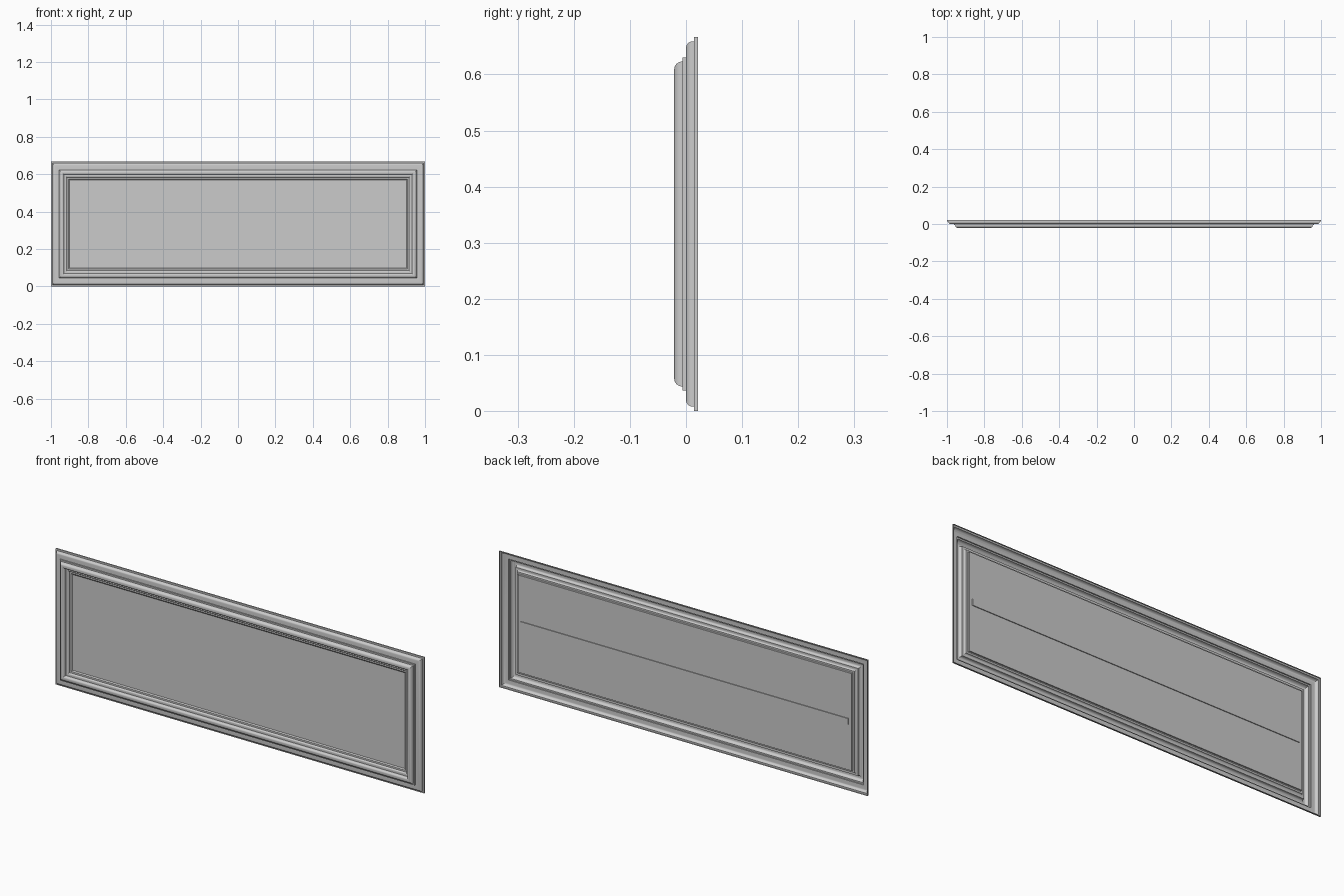
import bpy, bmesh, math

if "Cube" in bpy.data.objects:
    bpy.data.objects.remove(bpy.data.objects["Cube"])

W, H = 1.0, 0.667   # half width, full height


def arc(c_in, c_y, r_in, r_y, a0, a1, n=6):
    """Points of a quarter round: (inset from outer edge, depth y)."""
    pts = []
    for k in range(n + 1):
        a = math.radians(a0 + (a1 - a0) * k / n)
        pts.append((c_in + r_in * math.cos(a), c_y + r_y * math.sin(a)))
    return pts


def finish(bm, name):
    me = bpy.data.meshes.new(name)
    bm.to_mesh(me)
    bm.free()
    ob = bpy.data.objects.new(name, me)
    bpy.context.collection.objects.link(ob)
    bpy.ops.object.select_all(action='DESELECT')
    ob.select_set(True)
    bpy.context.view_layer.objects.active = ob
    bpy.ops.object.shade_smooth_by_angle(angle=math.radians(30))
    return ob


def moulding(name, profile):
    """Sweep a profile round the rectangle with mitred corners."""
    bm = bmesh.new()
    rings = []
    for i, y in profile:
        x = W - i
        rings.append([bm.verts.new(p) for p in
                      ((-x, y, i), (x, y, i), (x, y, H - i), (-x, y, H - i))])
    for a, b in zip(rings, rings[1:]):
        for k in range(4):
            m = (k + 1) % 4
            bm.faces.new((a[k], a[m], b[m], b[k]))
    return finish(bm, name)


def box(name, x0, x1, y0, y1, z0, z1):
    bm = bmesh.new()
    bmesh.ops.create_cube(bm, size=1)
    for v in bm.verts:
        v.co = ((x0 + x1) / 2 + v.co.x * (x1 - x0),
                (y0 + y1) / 2 + v.co.y * (y1 - y0),
                (z0 + z1) / 2 + v.co.z * (z1 - z0))
    return finish(bm, name)


# Open-backed frame: outer lip, lower round, step, raised round, inner steps
profile = [(0, 0.021), (0, 0.014), (0.008, 0.014)]
profile += arc(0.020, 0.012, 0.012, 0.012, 180, 270)
profile += [(0.037, 0.0), (0.037, -0.006), (0.044, -0.006)]
profile += arc(0.058, -0.007, 0.014, 0.014, 180, 270)
profile += arc(0.060, -0.011, 0.010, 0.010, 270, 360)
profile += [(0.070, -0.006), (0.077, -0.006)]
profile += arc(0.077, 0.002, 0.008, 0.008, 270, 360)
profile += [(0.093, 0.002), (0.100, 0.007)]
moulding("frame_moulding", profile)

# Flat centre panel
box("centre_panel", -0.905, 0.905, 0.006, 0.011, 0.095, H - 0.095)

# Thin batten across the back of the panel
box("back_batten", -0.89, 0.89, 0.009, 0.015, H / 2 - 0.015, H / 2 + 0.015)
